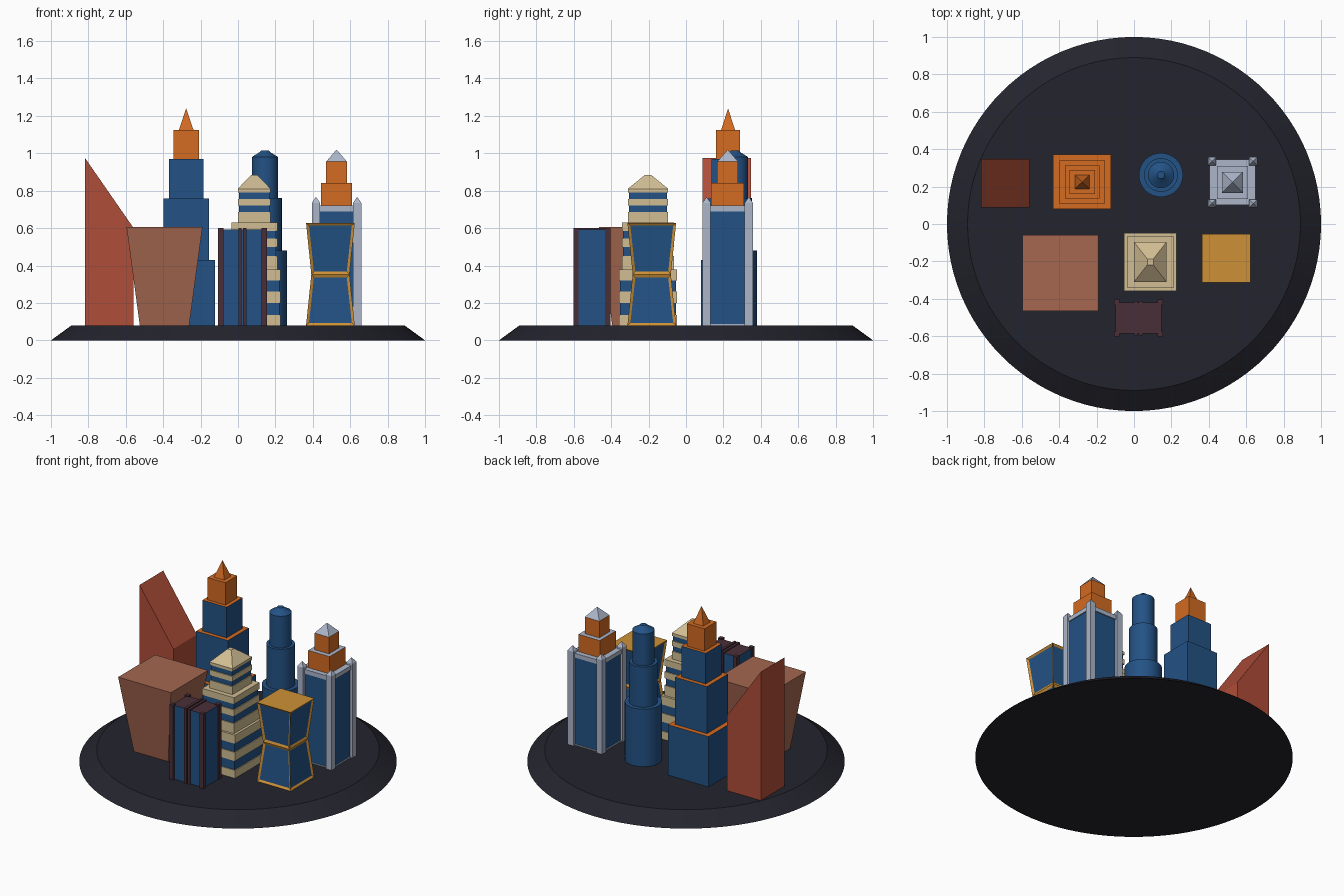
import bpy, bmesh, math

cube = bpy.data.objects.get("Cube")
if cube:
    bpy.data.objects.remove(cube, do_unlink=True)

GROUND = 0.08


def linear(c):
    c /= 255
    return c / 12.92 if c <= 0.04045 else ((c + 0.055) / 1.055) ** 2.4


def material(name, *rgb):
    m = bpy.data.materials.new(name)
    m.use_nodes = True
    col = [linear(c) for c in rgb] + [1]
    m.diffuse_color = col
    m.node_tree.nodes["Principled BSDF"].inputs["Base Color"].default_value = col
    return m


charcoal = material("charcoal", 36, 36, 46)
red = material("brick red", 175, 77, 56)
brown = material("clay brown", 165, 103, 80)
orange = material("orange", 211, 107, 34)
blue = material("glass blue", 35, 82, 133)
silver = material("silver", 172, 182, 202)
beige = material("beige", 210, 190, 148)
plum = material("dark plum", 74, 47, 56)
gold = material("gold", 206, 145, 54)


def stack(name, centre, rings, mat, top=None, sides=4, edit=None):
    """Loft through (z, half_x, half_y) rings; a zero ring makes a point."""
    bm = bmesh.new()
    turn = math.pi / 4 if sides == 4 else 0
    grow = math.sqrt(2) if sides == 4 else 1
    loops = []
    for z, hx, hy in rings:
        angles = [turn + math.tau * i / sides for i in range(sides)]
        loops.append([bm.verts.new((centre[0] + hx * grow * math.cos(a),
                                    centre[1] + hy * grow * math.sin(a), z))
                      for a in angles])
    for low, high in zip(loops, loops[1:]):
        for i in range(sides):
            j = (i + 1) % sides
            bm.faces.new((low[i], low[j], high[j], high[i]))
    bm.faces.new(loops[0][::-1])
    bm.faces.new(loops[-1])
    bmesh.ops.remove_doubles(bm, verts=bm.verts, dist=1e-5)
    bmesh.ops.recalc_face_normals(bm, faces=bm.faces)
    if top:
        for f in bm.faces:
            f.material_index = int(f.normal.z > 0.9)
    if edit:
        edit(bm)
    mesh = bpy.data.meshes.new(name)
    bm.to_mesh(mesh)
    bm.free()
    ob = bpy.data.objects.new(name, mesh)
    bpy.context.collection.objects.link(ob)
    for m in (mat, top):
        if m:
            mesh.materials.append(m)
    if sides > 4:
        bpy.ops.object.select_all(action="DESELECT")
        ob.select_set(True)
        bpy.context.view_layer.objects.active = ob
        bpy.ops.object.shade_smooth_by_angle(angle=math.radians(25))
    return ob


def box(name, centre, z0, z1, hx, hy, mat, top=None):
    return stack(name, centre, [(z0, hx, hy), (z1, hx, hy)], mat, top)


# Round base with sloping rim
stack("base", (0, 0), [(0, 1, 1), (GROUND, 0.89, 0.89)], charcoal, sides=96)


# Wedge tower with a sloping roof
def slope_roof(bm):
    for v in bm.verts:
        if v.co.z > 0.5 and v.co.x > -0.69:
            v.co.z = 0.6


stack("wedge_tower", (-0.688, 0.217),
      [(GROUND, 0.13, 0.13), (0.975, 0.13, 0.13)], red, edit=slope_roof)

# Block that widens upwards
stack("flared_block", (-0.393, -0.262),
      [(GROUND, 0.132, 0.132), (0.605, 0.203, 0.203)], brown)

# Stepped tower with spire
c = (-0.277, 0.225)
z = GROUND
for i, (z1, h) in enumerate([(0.43, 0.155), (0.757, 0.122), (0.97, 0.093)]):
    box(f"stepped_tower_tier_{i + 1}", c, z, z1, h, h * 0.94, blue, orange)
    z = z1
box("stepped_tower_crown", c, z, 1.125, 0.068, 0.065, orange)
stack("stepped_tower_spire", c, [(1.125, 0.039, 0.037), (1.24, 0, 0)], orange)

# Round tower
profile = [(GROUND, 0.118), (0.48, 0.118), (0.48, 0.09), (0.76, 0.09),
           (0.76, 0.07), (0.98, 0.07), (1.005, 0.03), (1.015, 0.02)]
stack("round_tower", (0.144, 0.262), [(z, r, r) for z, r in profile],
      blue, sides=32)

# Framed tower with corner posts
c = (0.527, 0.223)
box("framed_tower_glass", c, GROUND, 0.69, 0.115, 0.115, blue)
box("framed_tower_cornice", c, 0.69, 0.72, 0.122, 0.122, silver)
box("framed_tower_plinth", c, GROUND, 0.087, 0.122, 0.122, silver)
for sx in (-1, 1):
    for sy in (-1, 1):
        p = (c[0] + sx * 0.11, c[1] + sy * 0.113)
        stack("framed_tower_post", p,
              [(GROUND, 0.022, 0.022), (0.735, 0.022, 0.022), (0.767, 0, 0)],
              silver)
box("framed_tower_lower_crown", c, 0.72, 0.84, 0.082, 0.088, orange, silver)
box("framed_tower_upper_crown", c, 0.84, 0.955, 0.056, 0.056, orange, silver)
stack("framed_tower_roof", c, [(0.955, 0.056, 0.056), (1.02, 0, 0)], silver)

# Banded tower: beige floors alternate with recessed window bands
c = (0.087, -0.203)
tiers = [([GROUND, 0.135, 0.2, 0.26, 0.32, 0.38], 0.14, 0.155),
         ([0.38, 0.45, 0.5, 0.545, 0.585, 0.63], 0.123, 0.14),
         ([0.63, 0.685, 0.72, 0.756, 0.79, 0.81], 0.088, 0.108)]
for levels, hx, hy in tiers:
    for i, (z0, z1) in enumerate(zip(levels, levels[1:])):
        window = i % 2
        inset = 0.006 * window
        box("banded_tower_windows" if window else "banded_tower_floor",
            c, z0, z1, hx - inset, hy - inset, blue if window else beige)
stack("banded_tower_roof", c, [(0.81, 0.088, 0.108), (0.885, 0.016, 0.016)], beige)

# Finned tower: glass body, corner posts and centre fins
c = (0.024, -0.503)
box("finned_tower_body", c, GROUND, 0.592, 0.123, 0.082, blue, plum)
for sx in (-1, 1):
    for sy in (-1, 1):
        box("finned_tower_post", (c[0] + sx * 0.116, c[1] + sy * 0.085),
            GROUND, 0.6, 0.015, 0.014, plum)
    box("finned_tower_fin", (c[0] + sx * 0.013, c[1]),
        GROUND, 0.6, 0.009, 0.092, plum)


# Waisted tower with inset glass panels
def inset_panels(bm):
    sides = [f for f in bm.faces if abs(f.normal.z) < 0.5]
    bmesh.ops.inset_individual(bm, faces=sides, thickness=0.021, depth=-0.008)
    for f in sides:
        f.material_index = 1


tower = stack("waisted_tower", (0.494, -0.183),
              [(GROUND, 0.13, 0.13), (0.352, 0.102, 0.102), (0.627, 0.13, 0.13)],
              gold, edit=inset_panels)
tower.data.materials.append(blue)
